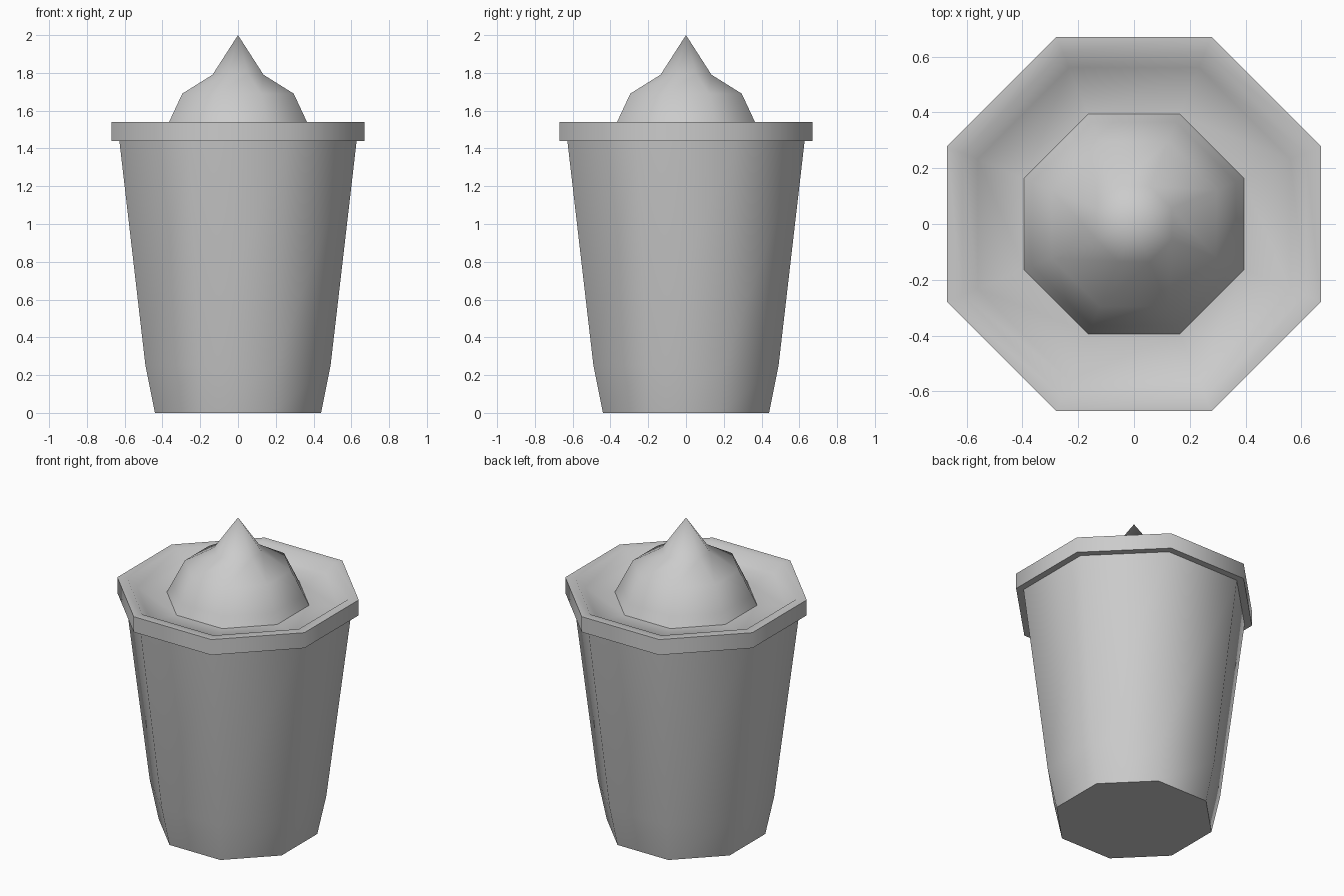
import bpy, bmesh
from math import cos, sin, pi, radians

if "Cube" in bpy.data.objects:
    bpy.data.objects.remove(bpy.data.objects["Cube"])

SIDES = 8

def lathe(name, profile, angle=50):
    """Octagonal solid from (half width across flats, z) points, bottom to top."""
    bm = bmesh.new()
    rings = []
    for r, z in profile:
        if r == 0:
            rings.append([bm.verts.new((0, 0, z))])
            continue
        c = r / cos(pi / SIDES)
        rings.append([bm.verts.new((c * cos((i + .5) * 2 * pi / SIDES),
                                    c * sin((i + .5) * 2 * pi / SIDES), z))
                      for i in range(SIDES)])
    for a, b in zip(rings, rings[1:]):
        for i in range(SIDES):
            j = (i + 1) % SIDES
            if len(b) == 1:
                bm.faces.new((a[i], a[j], b[0]))
            else:
                bm.faces.new((a[i], a[j], b[j], b[i]))
    # Close open ends
    if len(rings[0]) > 1:
        bm.faces.new(rings[0][::-1])
    if len(rings[-1]) > 1:
        bm.faces.new(rings[-1])
    bmesh.ops.recalc_face_normals(bm, faces=bm.faces)
    mesh = bpy.data.meshes.new(name)
    bm.to_mesh(mesh)
    bm.free()
    ob = bpy.data.objects.new(name, mesh)
    bpy.context.collection.objects.link(ob)
    bpy.ops.object.select_all(action='DESELECT')
    ob.select_set(True)
    bpy.context.view_layer.objects.active = ob
    bpy.ops.object.shade_smooth_by_angle(angle=radians(angle))
    return ob

# Tapered cup with overhanging rim and recessed filling surface
lathe("cup", [(.44, 0), (.49, .25), (.628, 1.44), (.67, 1.44), (.67, 1.54),
              (.615, 1.54), (.56, 1.485), (.39, 1.475)], 55)

# Pointed swirl of cream on top
lathe("cream_peak", [(.395, 1.475), (.365, 1.54), (.295, 1.69), (.135, 1.79), (0, 2.0)])
